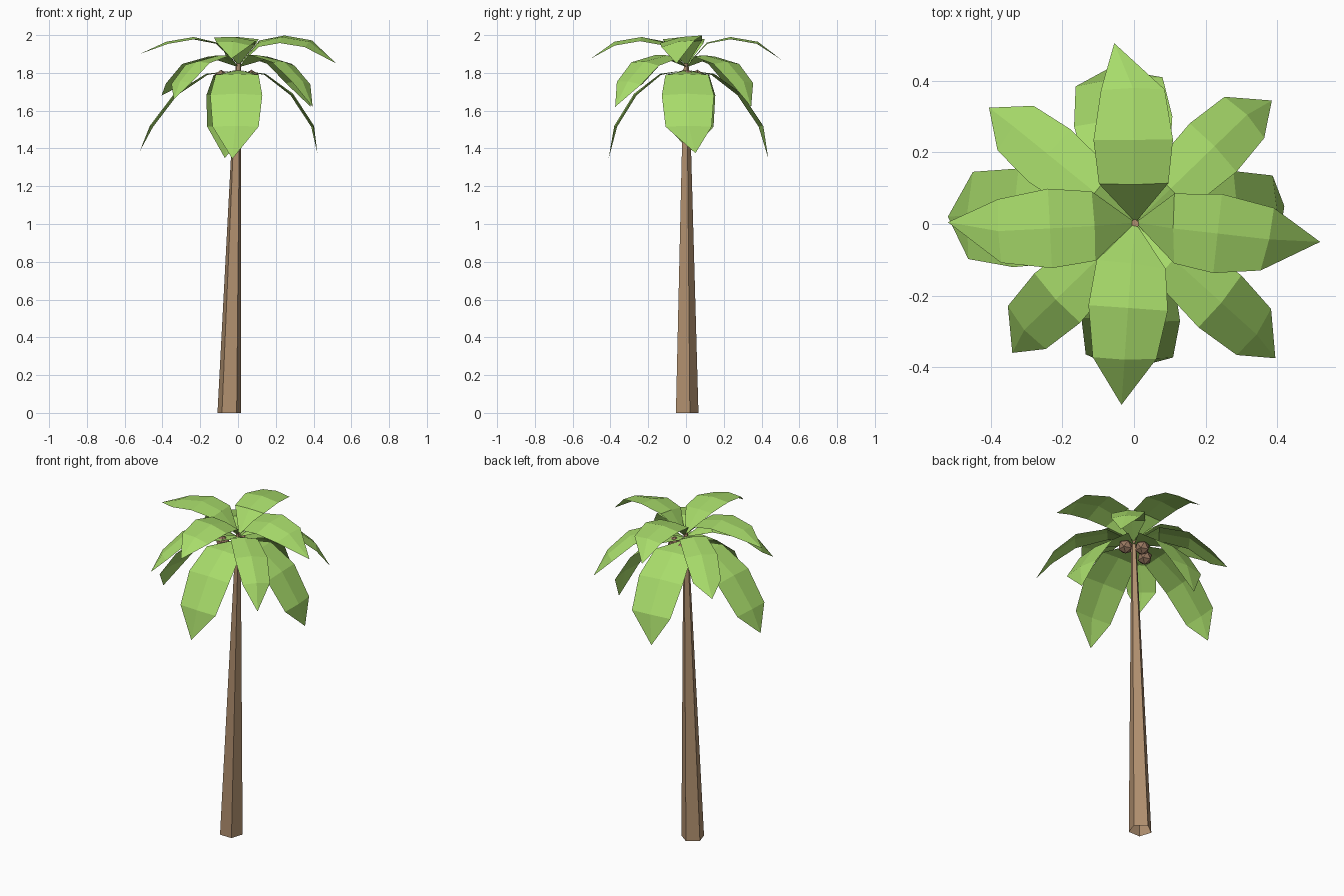
import bpy, bmesh, math
from mathutils import Vector

if "Cube" in bpy.data.objects:
    bpy.data.objects.remove(bpy.data.objects["Cube"])


def material(name, rgb):
    m = bpy.data.materials.new(name)
    m.diffuse_color = (*rgb, 1)
    m.use_nodes = True
    m.node_tree.nodes["Principled BSDF"].inputs["Base Color"].default_value = m.diffuse_color
    return m


LEAF = material("leaf green", (0.39, 0.71, 0.145))
BARK = material("bark brown", (0.44, 0.28, 0.16))
NUT = material("nut brown", (0.32, 0.19, 0.12))


def finish(bm, name, mat):
    me = bpy.data.meshes.new(name)
    bm.to_mesh(me)
    bm.free()
    me.materials.append(mat)
    ob = bpy.data.objects.new(name, me)
    bpy.context.collection.objects.link(ob)
    return ob


# Trunk: tapered, leaning five-sided post, open underneath
bm = bmesh.new()
rings = []
for x, z, r in ((-0.046, 0, 0.066), (0.002, 1.85, 0.014)):
    rings.append([bm.verts.new((x + r * math.cos(a), r * math.sin(a), z))
                  for a in (math.pi / 2 + i * math.tau / 5 for i in range(5))])
for i in range(5):
    j = (i + 1) % 5
    bm.faces.new((rings[0][i], rings[0][j], rings[1][j], rings[1][i]))
bm.faces.new(rings[1])
finish(bm, "trunk", BARK)


def frond(name, azimuth, rows, tip, root_z, fold=0.012, roll=0.0, k=1.0):
    """Leaf folded along its midrib; rows are (reach, height, half width)."""
    rows = [(r * k, z, w) for r, z, w in rows]
    a = math.radians(azimuth)
    out = Vector((math.cos(a), math.sin(a), 0))
    side = Vector((-math.sin(a), math.cos(a), 0))
    bm = bmesh.new()
    root = bm.verts.new((0.004, 0.004, root_z))
    end = bm.verts.new(tip)
    pts = [(0, root_z)] + [(r, z) for r, z, w in rows] + [(Vector(tip).xy.length, tip[2])]
    strips = []
    for i, (r, z, w) in enumerate(rows):
        dr, dz = pts[i + 2][0] - pts[i][0], pts[i + 2][1] - pts[i][1]
        n = (out * -dz + Vector((0, 0, dr))).normalized()
        c = out * r + Vector((0, 0, z))
        f = fold * (0.5 if i == 0 else 1)
        strips.append([bm.verts.new(p) for p in
                       (c + side * w + n * (roll - f), c, c - side * w - n * (roll + f))])
    for s in (0, 1):
        bm.faces.new((root, strips[0][s + 1], strips[0][s]))
        for p, q in zip(strips, strips[1:]):
            bm.faces.new((p[s], p[s + 1], q[s + 1], q[s]))
        bm.faces.new((strips[-1][s], strips[-1][s + 1], end))
    finish(bm, name, LEAF)


# Upper fronds: spreading almost level
upper = ((0.11, 1.96, 0.097), (0.235, 1.99, 0.111), (0.38, 1.965, 0.089))
for i, (az, tip, roll) in enumerate(((-6.5, (0.52, -0.05, 1.85), 0.02),
                                     (90.5, (-0.055, 0.505, 1.87), 0),
                                     (183, (-0.52, 0.005, 1.90), 0),
                                     (266, (-0.035, -0.505, 1.875), -0.01))):
    frond(f"upper_frond_{i + 1}", az, upper, tip, 1.84, 0.012, roll)

# Middle fronds: diagonal, arching down
middle = ((0.14, 1.893, 0.078), (0.31, 1.86, 0.094), (0.435, 1.755, 0.08))
for i, (az, tip, roll, k) in enumerate(((44, (0.385, 0.345, 1.62), 0, 1.01),
                                        (141, (-0.405, 0.325, 1.68), 0, 1),
                                        (224, (-0.34, -0.36, 1.66), 0.005, 0.98),
                                        (-42, (0.395, -0.375, 1.62), -0.01, 1.06))):
    frond(f"middle_frond_{i + 1}", az, middle, tip, 1.83, 0.014, roll, k)

# Lower fronds: hanging steeply
lower = ((0.138, 1.795, 0.114), (0.275, 1.69, 0.138), (0.38, 1.52, 0.122))
for i, (az, tip, k) in enumerate(((2, (0.42, 0.05, 1.375), 1.06),
                                  (96, (-0.07, 0.435, 1.35), 1.08),
                                  (177, (-0.52, 0.02, 1.385), 1.23),
                                  (268, (-0.03, -0.41, 1.345), 1))):
    frond(f"lower_frond_{i + 1}", az, lower, tip, 1.815, 0.012, 0, k)

# Nuts clustered under the crown
for i, pos in enumerate(((0.07, 0.01, 1.774), (-0.01, 0.06, 1.774), (-0.09, -0.015, 1.774))):
    bm = bmesh.new()
    bmesh.ops.create_icosphere(bm, subdivisions=1, radius=0.043)
    bmesh.ops.translate(bm, verts=bm.verts, vec=pos)
    finish(bm, f"nut_{i + 1}", NUT)
